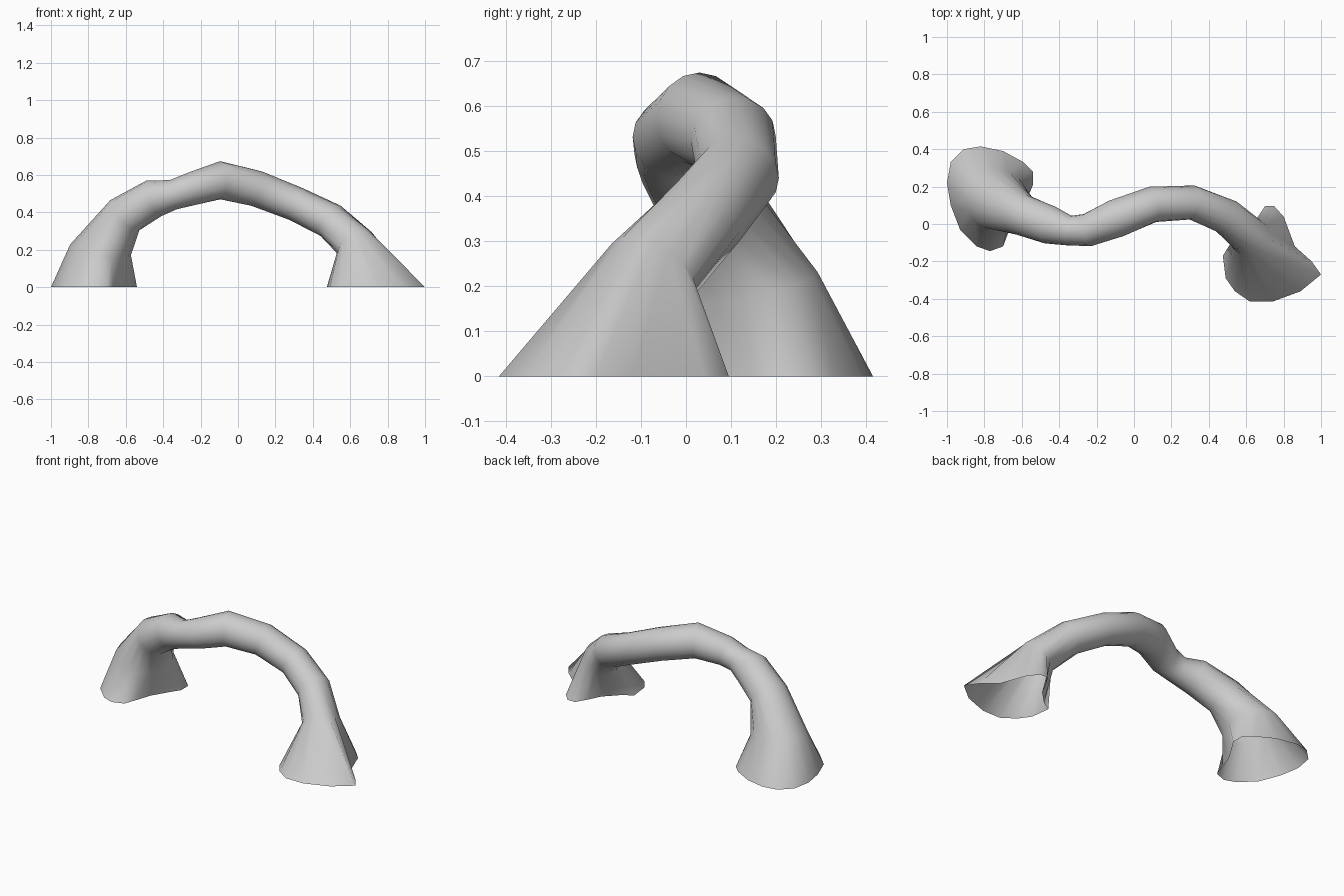
import bpy, math
from mathutils import Vector

if "Cube" in bpy.data.objects:
    bpy.data.objects.remove(bpy.data.objects["Cube"])

SIDES = 16

# irregular footprints of the two flared feet, on the ground
left_base = [(-1, .22), (-.98, .33), (-.91, .40), (-.82, .415), (-.70, .39), (-.59, .33),
             (-.54, .28), (-.54, .21), (-.58, .15), (-.64, .05), (-.67, -.04), (-.70, -.12),
             (-.77, -.145), (-.84, -.12), (-.93, -.03), (-.98, .10)]
right_base = [(.58, -.09), (.62, -.05), (.66, .03), (.70, .095), (.75, .095), (.80, .04),
              (.86, -.12), (.95, -.20), (1, -.27), (.89, -.36), (.74, -.415), (.62, -.415),
              (.54, -.36), (.49, -.29), (.475, -.17), (.54, -.13)]

# winding centre line of the arch: x, y, z, radius
path = [(-.735, .13, .20, .165), (-.605, .05, .385, .112), (-.45, -.005, .475, .103),
        (-.345, -.035, .495, .08), (-.25, -.033, .525, .088), (-.095, .03, .572, .102),
        (.10, .105, .527, .096), (.31, .115, .445, .092), (.495, .04, .355, .097),
        (.625, -.075, .235, .108)]


def ring(centre, tangent, radius):
    t = tangent.normalized()
    u = t.cross(Vector((0, 1, 0))).normalized()
    v = t.cross(u)
    angles = [2 * math.pi * i / SIDES for i in range(SIDES)]
    return [centre + radius * (math.cos(a) * u - math.sin(a) * v) for a in angles]


def align(points, previous):
    # rotate the ring's start so that it runs straight on from the previous ring
    pm = sum(previous, Vector()) / SIDES
    m = sum(points, Vector()) / SIDES
    def cost(s):
        return sum(((points[(i + s) % SIDES] - m).normalized()
                    - (previous[i] - pm).normalized()).length_squared for i in range(SIDES))
    s = min(range(SIDES), key=cost)
    return points[s:] + points[:s]


centres = [Vector((-.77, .14, 0))] + [Vector(p[:3]) for p in path] + [Vector((.73, -.17, 0))]
rings = [[Vector((x, y, 0)) for x, y in left_base]]
for i, p in enumerate(path):
    tangent = centres[i + 2] - centres[i]
    if i == 0:
        tangent = Vector((.07, -.08, .4))
    rings.append(align(ring(centres[i + 1], tangent, p[3]), rings[-1]))
rings.append(align([Vector((x, y, 0)) for x, y in reversed(right_base)], rings[-1]))

# skin the rings into one open-ended tube
verts = [v for r in rings for v in r]
faces = []
for k in range(len(rings) - 1):
    for i in range(SIDES):
        j = (i + 1) % SIDES
        a, b = k * SIDES, (k + 1) * SIDES
        faces.append((a + i, b + i, b + j, a + j))
mesh = bpy.data.meshes.new("twisted_arch")
mesh.from_pydata(verts, [], faces)
mesh.update()
arch = bpy.data.objects.new("twisted_arch", mesh)
bpy.context.collection.objects.link(arch)
bpy.context.view_layer.objects.active = arch
arch.select_set(True)
bpy.ops.object.shade_smooth_by_angle(angle=math.radians(60))
